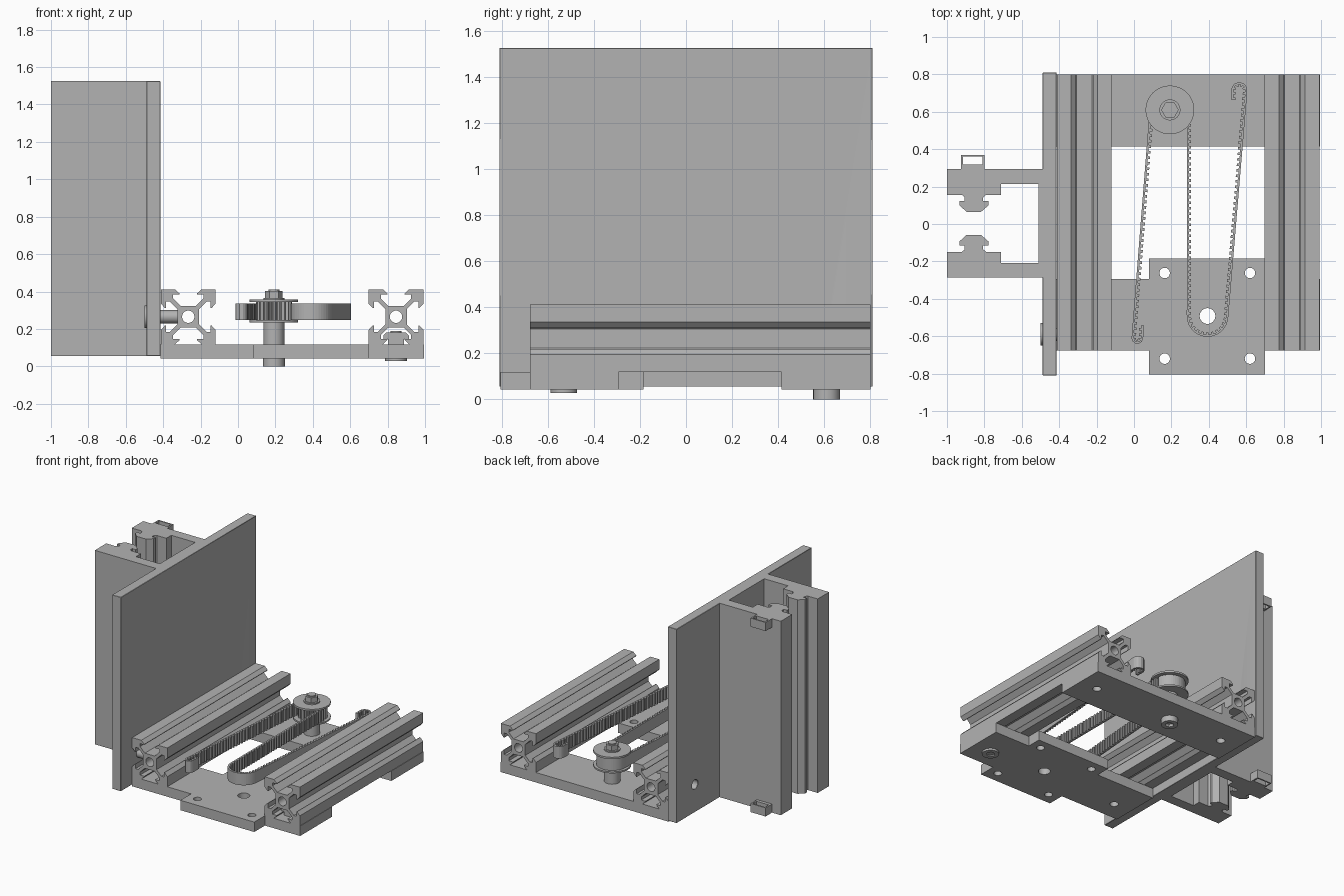
import bpy
import bmesh
from math import sin, cos, pi, radians
from mathutils import Vector

if "Cube" in bpy.data.objects:
    bpy.data.objects.remove(bpy.data.objects["Cube"])

grey = bpy.data.materials.new("plain grey")
grey.use_nodes = True
colour = (0.45, 0.45, 0.45, 1)
grey.diffuse_color = colour
grey.node_tree.nodes["Principled BSDF"].inputs["Base Color"].default_value = colour


def finish(name, bm):
    """Turn a bmesh into a named, shaded object."""
    bmesh.ops.remove_doubles(bm, verts=bm.verts, dist=1e-5)
    bmesh.ops.recalc_face_normals(bm, faces=bm.faces)
    mesh = bpy.data.meshes.new(name)
    bm.to_mesh(mesh)
    bm.free()
    mesh.materials.append(grey)
    ob = bpy.data.objects.new(name, mesh)
    bpy.context.collection.objects.link(ob)
    bpy.ops.object.select_all(action="DESELECT")
    ob.select_set(True)
    bpy.context.view_layer.objects.active = ob
    bpy.ops.object.shade_smooth_by_angle(angle=radians(30))
    return ob


def prism(name, loops, lo, hi, axis="z"):
    """Extrude an outline with holes along an axis from lo to hi."""
    curve = bpy.data.curves.new("outline", "CURVE")
    curve.dimensions = "2D"
    curve.fill_mode = "BOTH"
    curve.extrude = (hi - lo) / 2
    for loop in loops:
        spline = curve.splines.new("POLY")
        spline.points.add(len(loop) - 1)
        for point, (u, v) in zip(spline.points, loop):
            point.co = (u, v, 0, 1)
        spline.use_cyclic_u = True
    helper = bpy.data.objects.new("outline", curve)
    bpy.context.collection.objects.link(helper)
    bpy.context.view_layer.update()
    solid = helper.evaluated_get(bpy.context.evaluated_depsgraph_get())
    bm = bmesh.new()
    bm.from_mesh(solid.to_mesh())
    solid.to_mesh_clear()
    bpy.data.objects.remove(helper)
    bpy.data.curves.remove(curve)
    for vert in bm.verts:
        u, v, w = vert.co
        w += (lo + hi) / 2
        vert.co = {"z": (u, v, w), "y": (u, w, v), "x": (w, u, v)}[axis]
    return finish(name, bm)


def circle(u, v, r, sides=32):
    return [(u + r * cos(2 * pi * i / sides), v + r * sin(2 * pi * i / sides))
            for i in range(sides)]


def rect(u0, u1, v0, v1):
    return [(u0, v0), (u1, v0), (u1, v1), (u0, v1)]


# Upright panel
BOTTOM, TOP = 0.055, 1.525
panel = prism("upright_panel", [rect(-0.81, 0.81, BOTTOM, TOP), circle(0.59, 0.265, 0.035)],
              -0.488, -0.415, "x")
prism("panel_backing", [rect(-0.51, -0.485, -0.286, 0.293)], BOTTOM, TOP)

# Two arms with T-shaped slot keys facing each other
ARM = [(-0.488, 0.293), (-1, 0.293), (-1, 0.156), (-0.92, 0.156), (-0.905, 0.143),
       (-0.905, 0.122), (-0.933, 0.122), (-0.933, 0.1), (-0.895, 0.065),
       (-0.818, 0.065), (-0.778, 0.1), (-0.778, 0.122), (-0.806, 0.122),
       (-0.806, 0.143), (-0.79, 0.156), (-0.71, 0.156), (-0.71, 0.215), (-0.488, 0.215)]
prism("back_arm", [ARM], BOTTOM, TOP)
prism("front_arm", [[(x, 0.007 - y) for x, y in ARM]], BOTTOM, TOP)

# Small loops on the back arm
for name, z in (("upper_loop", TOP - 0.065), ("lower_loop", BOTTOM)):
    prism(name, [rect(-0.926, -0.8, 0.29, 0.37), rect(-0.915, -0.811, 0.317, 0.36)], z, z + 0.065)

# Slotted rails: half a side of the section, mirrored and turned four times
RAIL_Z, UNIT = 0.265, 0.0147
LEFT, RIGHT = -0.266, 0.845
HALF = [(10, 10), (10, 4.8), (8.4, 3.1), (8.1, 3.1), (8.1, 5.5), (6.6, 5.5), (3.9, 2.8)]
side = [(a, -b) for a, b in HALF[1:]] + [(a, b) for a, b in reversed(HALF)]
section = []
for turn in range(4):
    c, s = (1, 0, -1, 0)[turn], (0, 1, 0, -1)[turn]
    section += [(c * a - s * b, s * a + c * b) for a, b in side]
for name, x in (("inner_rail", LEFT), ("outer_rail", RIGHT)):
    outline = [(x + a * UNIT, RAIL_Z + b * UNIT) for a, b in section]
    prism(name, [outline, circle(x, RAIL_Z, 0.033)], -0.677, 0.8, "y")

# Base plates
P0, P1 = 0.043, 0.118
front = [(-0.415, -0.677), (0.08, -0.677), (0.08, -0.805), (0.7, -0.805), (0.7, -0.677),
         (0.995, -0.677), (0.995, -0.293), (0.7, -0.293), (0.7, -0.185),
         (0.08, -0.185), (0.08, -0.293), (-0.415, -0.293)]
holes = [circle(x, y, 0.028) for x in (0.164, 0.62) for y in (-0.72, -0.262)]
prism("front_plate", [front, circle(0.393, -0.492, 0.042), circle(LEFT, -0.53, 0.03)] + holes, P0, P1)
prism("back_plate", [rect(-0.415, 0.995, 0.415, 0.8)] +
      [circle(x, 0.61, 0.03) for x in (LEFT, RIGHT)], P0, P1)

# Rail screw with slot nut
prism("rail_screw_head", [circle(RIGHT, -0.53, 0.058), circle(RIGHT, -0.53, 0.03, 6)], 0.028, P0)
prism("rail_screw_shaft", [circle(RIGHT, -0.53, 0.03)], 0.036, 0.19)
NUT = [(0.042, 0.118), (0.042, 0.146), (0.068, 0.146), (0.068, 0.165), (0.05, 0.182)]
prism("slot_nut", [[(RIGHT + a, b) for a, b in NUT] + [(RIGHT - a, b) for a, b in reversed(NUT)]],
      -0.595, -0.465, "y")

# Panel screw reaching into the inner rail
prism("panel_screw_head", [circle(-0.59, RAIL_Z, 0.06), circle(-0.59, RAIL_Z, 0.03, 6)],
      -0.5, -0.487, "x")
prism("panel_screw_shaft", [circle(-0.59, RAIL_Z, 0.035)], -0.49, -0.32, "x")

# Pulley stack
PX, PY = 0.192, 0.61
prism("pulley_bolt_head", [circle(PX, PY, 0.058), circle(PX, PY, 0.03, 6)], 0, P0)
prism("pulley_bolt_shaft", [circle(PX, PY, 0.03)], 0.02, 0.412)
prism("pulley_spacer", [circle(PX, PY, 0.056)], P1, 0.235)
prism("lower_flange", [circle(PX, PY, 0.13, 48)], 0.235, 0.247)
prism("upper_flange", [circle(PX, PY, 0.13, 48)], 0.343, 0.357)
prism("pulley_washer", [circle(PX, PY, 0.056)], 0.357, 0.366)
prism("pulley_nut", [circle(PX, PY, 0.047, 6)], 0.366, 0.404)
TEETH = 20
gear = []
for i in range(TEETH * 4):
    r = 0.096 if i % 4 < 2 else 0.08
    a = 2 * pi * i / (TEETH * 4)
    gear.append((PX + r * cos(a), PY + r * sin(a)))
prism("toothed_pulley", [gear], 0.247, 0.343)


def arc(x, y, r, start, end, steps=24):
    angles = [radians(start + (end - start) * i / steps) for i in range(steps + 1)]
    return [(x + r * cos(a), y + r * sin(a)) for a in angles]


def resample(path, step):
    points, carry = [], 0
    for a, b in zip(path, path[1:]):
        a, b = Vector(a), Vector(b)
        length = (b - a).length
        while carry < length:
            points.append(a.lerp(b, carry / length))
            carry += step
        carry -= length
    return points


def belt(name, path, tooth_side, z0=0.247, z1=0.337):
    """Ribbon whose thickness alternates to form teeth on one side."""
    pts = resample(path, 0.0148)
    normals = []
    for i in range(len(pts)):
        d = (pts[min(i + 1, len(pts) - 1)] - pts[max(i - 1, 0)]).normalized()
        normals.append(Vector((-d.y, d.x)) * tooth_side)
    bm = bmesh.new()
    for i in range(len(pts) - 1):
        depth = 0.017 if i % 2 else 0.005
        corners = [pts[i] - normals[i] * 0.006, pts[i + 1] - normals[i + 1] * 0.006,
                   pts[i + 1] + normals[i + 1] * depth, pts[i] + normals[i] * depth]
        low = [bm.verts.new((p.x, p.y, z0)) for p in corners]
        high = [bm.verts.new((p.x, p.y, z1)) for p in corners]
        bm.faces.new(low)
        bm.faces.new(high)
        for j in (0, 2):
            bm.faces.new((low[j], low[j + 1], high[j + 1], high[j]))
        for j in (1, 3):
            k = (j + 1) % 4
            bm.faces.new((low[j], low[k], high[k], high[j]))
    return finish(name, bm)


# Belt: one run over the pulley, one round the front bend to the end hook
belt("pulley_belt", [(0.044, -0.54), (0.044, -0.61)] + arc(0.018, -0.61, 0.025, 0, -180, 8)
     + arc(PX, PY, 0.103, 183, 0), -1)
belt("loop_belt", [(0.289, 0.61)] + arc(0.393, -0.492, 0.105, 180, 355)
     + arc(0.563, 0.715, 0.037, 0, 180, 12) + [(0.527, 0.65)], 1)

# Softened panel edges
bevel = panel.modifiers.new("soft_edges", "BEVEL")
bevel.width = 0.006
bevel.segments = 1
bevel.limit_method = "ANGLE"
bevel.angle_limit = radians(60)
